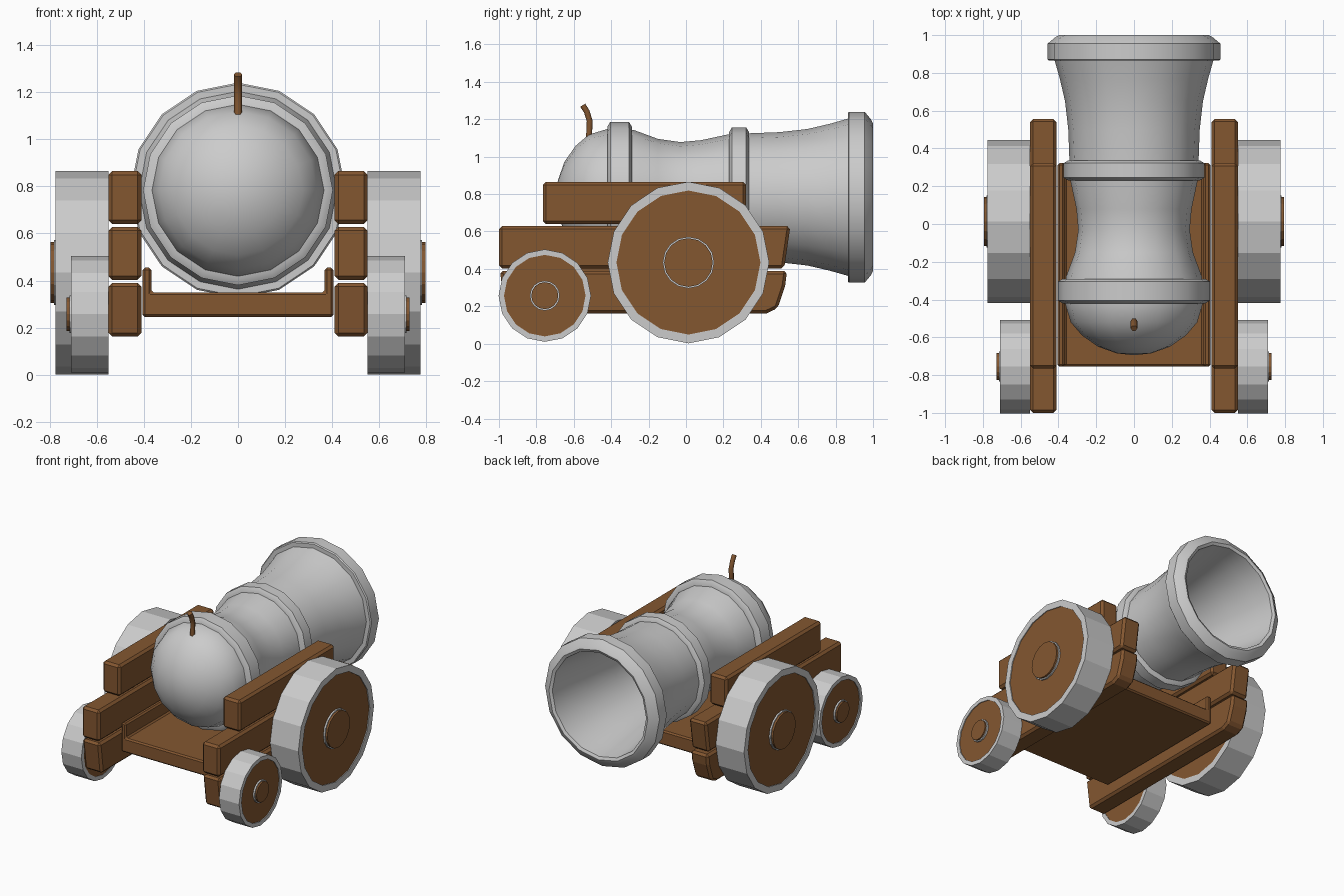
import bpy, bmesh
from math import sin, cos, pi, radians

if "Cube" in bpy.data.objects:
    bpy.data.objects.remove(bpy.data.objects["Cube"])


def material(name, rgb):
    m = bpy.data.materials.new(name)
    m.diffuse_color = (*rgb, 1)
    m.use_nodes = True
    m.node_tree.nodes["Principled BSDF"].inputs["Base Color"].default_value = m.diffuse_color
    return m


WOOD = material("wood", (0.23, 0.095, 0.03))


def finish(name, bm, mat=None, smooth=False, bevel=0, mirror=False):
    bmesh.ops.remove_doubles(bm, verts=bm.verts, dist=1e-5)
    bmesh.ops.recalc_face_normals(bm, faces=bm.faces)
    me = bpy.data.meshes.new(name)
    bm.to_mesh(me)
    bm.free()
    ob = bpy.data.objects.new(name, me)
    bpy.context.collection.objects.link(ob)
    if mat:
        me.materials.append(mat)
    if smooth:
        bpy.ops.object.select_all(action='DESELECT')
        ob.select_set(True)
        bpy.context.view_layer.objects.active = ob
        bpy.ops.object.shade_smooth_by_angle(angle=radians(38))
    if bevel:
        b = ob.modifiers.new("bevel", 'BEVEL')
        b.width, b.segments, b.limit_method = bevel, 1, 'ANGLE'
    if mirror:
        ob.modifiers.new("mirror", 'MIRROR')
    return ob


def lathe(name, profile, axis, centre, n=16, **kw):
    """Spin (position along axis, radius) points round the x or y axis."""
    bm = bmesh.new()
    c, z = centre
    rings = []
    for p, r in profile:
        ring = []
        for i in range(n):
            a = 2 * pi * i / n
            u, w = c + r * sin(a), z + r * cos(a)
            ring.append(bm.verts.new((p, u, w) if axis == 'x' else (u, p, w)))
        rings.append(ring)
    for a, b in zip(rings, rings[1:]):
        for i in range(n):
            j = (i + 1) % n
            bm.faces.new((a[i], a[j], b[j], b[i]))
    return finish(name, bm, **kw)


def prism(name, outline, axis, lo, hi, **kw):
    """Extrude a 2D outline along x (outline in y, z) or y (outline in x, z)."""
    bm = bmesh.new()
    vs = [bm.verts.new((lo, u, w) if axis == 'x' else (u, lo, w)) for u, w in outline]
    f = bm.faces.new(vs)
    out = bmesh.ops.extrude_face_region(bm, geom=[f])['geom']
    move = (hi - lo, 0, 0) if axis == 'x' else (0, hi - lo, 0)
    bmesh.ops.translate(bm, vec=move, verts=[v for v in out if isinstance(v, bmesh.types.BMVert)])
    return finish(name, bm, **kw)


# Barrel with hollow bore
AXIS = (0, 0.783)
lathe("barrel", [
    (-0.695, 0), (-0.685, 0.09), (-0.65, 0.19), (-0.59, 0.275), (-0.52, 0.335),
    (-0.42, 0.365), (-0.28, 0.36), (-0.15, 0.312), (-0.03, 0.295), (0.08, 0.305),
    (0.22, 0.335), (0.34, 0.342), (0.5, 0.348), (0.65, 0.365), (0.77, 0.393), (0.865, 0.42),
    (0.865, 0.45), (0.872, 0.457), (0.955, 0.457), (0.99, 0.415), (1.0, 0.395),
    (0.99, 0.375), (0.86, 0.36), (0.65, 0.325), (0.4, 0.3), (0.2, 0.285), (0.2, 0)],
    'y', AXIS, smooth=True)

# Reinforcing bands
for name, y0, y1, r in (("breech_band", -0.42, -0.29, 0.403), ("middle_band", 0.23, 0.337, 0.373)):
    lathe(name, [(y0, r - 0.07), (y0, r - 0.025), (y0 + 0.015, r), (y1 - 0.015, r),
                 (y1, r - 0.025), (y1, r - 0.07), (y0, r - 0.07)], 'y', AXIS, smooth=True)

# Fuse
cu = bpy.data.curves.new("fuse", 'CURVE')
cu.dimensions = '3D'
cu.bevel_depth, cu.bevel_resolution, cu.use_fill_caps = 0.018, 1, True
sp = cu.splines.new('POLY')
path = [(-0.52, 1.08), (-0.517, 1.14), (-0.515, 1.19), (-0.53, 1.24), (-0.552, 1.275)]
sp.points.add(len(path) - 1)
for pt, (y, z) in zip(sp.points, path):
    pt.co = (0, y, z, 1)
cu.materials.append(WOOD)
bpy.context.collection.objects.link(bpy.data.objects.new("fuse", cu))

# Stacked side planks
planks = {
    "upper_plank": [(-0.765, 0.64), (0.322, 0.64), (0.322, 0.865), (-0.765, 0.865)],
    "middle_plank": [(-1.0, 0.403), (0.525, 0.403), (0.558, 0.628), (-1.0, 0.628)],
    "lower_plank": [(-0.965, 0.162), (0.43, 0.162), (0.49, 0.19), (0.53, 0.31),
                    (0.54, 0.39), (-0.995, 0.39)],
}
for name, outline in planks.items():
    prism(name, outline, 'x', 0.41, 0.55, mat=WOOD, bevel=0.016, mirror=True)

# Carriage floor with raised lips
prism("carriage_floor", [(-0.405, 0.245), (0.405, 0.245), (0.405, 0.455), (0.368, 0.455),
                         (0.368, 0.35), (-0.368, 0.35), (-0.368, 0.455), (-0.405, 0.455)],
      'y', -0.755, 0.322, mat=WOOD, bevel=0.01)

# Wheels: grey tyre, wooden disc, grey hub ring, wooden hub
for name, y, r, rim, x1, hub, hx in (("large_wheel", 0.013, 0.432, 0.385, 0.775, 0.138, 0.795),
                                     ("small_wheel", -0.755, 0.247, 0.218, 0.71, 0.08, 0.727)):
    c = (y, r + (0.002 if r > 0.4 else 0.01))
    lathe(name + "_tyre", [(0.55, rim), (0.55, r), (x1, r), (x1, rim), (0.55, rim)],
          'x', c, mirror=True)
    lathe(name + "_disc", [(0.553, 0), (0.553, rim), (x1 - 0.006, rim), (x1 - 0.006, 0)],
          'x', c, mat=WOOD, mirror=True)
    lathe(name + "_hub_ring", [(x1 - 0.02, hub - 0.008), (x1 - 0.02, hub), (x1 + 0.006, hub),
                               (x1 + 0.006, hub - 0.008), (x1 - 0.02, hub - 0.008)],
          'x', c, mirror=True)
    lathe(name + "_hub", [(x1 - 0.02, 0), (x1 - 0.02, hub - 0.008), (hx, hub - 0.008), (hx, 0)],
          'x', c, mat=WOOD, mirror=True)
